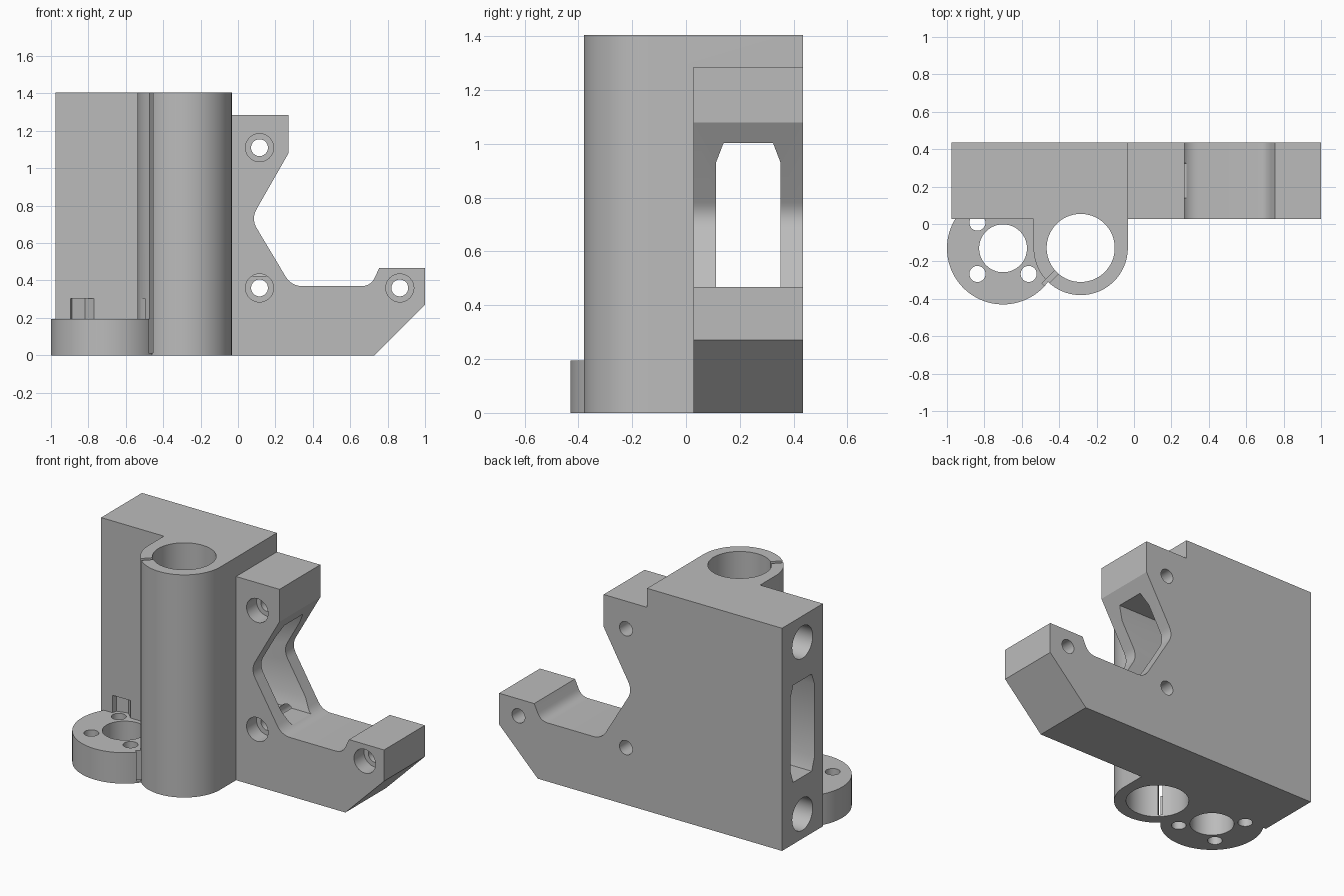
import bpy, bmesh, math
from mathutils import Vector, Matrix

cube = bpy.data.objects.get("Cube")
if cube:
    bpy.data.objects.remove(cube, do_unlink=True)

grey = bpy.data.materials.new("light grey plastic")
grey.use_nodes = True
grey.diffuse_color = (0.5, 0.5, 0.5, 1)
grey.node_tree.nodes["Principled BSDF"].inputs["Base Color"].default_value = (0.5, 0.5, 0.5, 1)

# Main dimensions
BACK, FRONT, TOP = 0.435, 0.028, 1.405
LEFT, SEAM = -0.975, -0.033
BORE = (-0.285, -0.128)
FLANGE = (-0.70, -0.13)
ROD_Y = (BACK + FRONT) / 2


def prism(name, points, axis, start, end):
    """Extrude a 2D profile along an axis: x uses (y, z), y uses (x, z), z uses (x, y)."""
    place = {"x": lambda u, v: (start, u, v),
             "y": lambda u, v: (u, start, v),
             "z": lambda u, v: (u, v, start)}[axis]
    bm = bmesh.new()
    face = bm.faces.new([bm.verts.new(place(u, v)) for u, v in points])
    ext = bmesh.ops.extrude_face_region(bm, geom=[face])
    shift = Vector([(end - start) * (axis == a) for a in "xyz"])
    bmesh.ops.translate(bm, vec=shift,
                        verts=[g for g in ext["geom"] if isinstance(g, bmesh.types.BMVert)])
    bmesh.ops.recalc_face_normals(bm, faces=bm.faces)
    mesh = bpy.data.meshes.new(name)
    bm.to_mesh(mesh)
    bm.free()
    mesh.materials.append(grey)
    obj = bpy.data.objects.new(name, mesh)
    bpy.context.collection.objects.link(obj)
    return obj


def arc(centre, radius, a0, a1, steps):
    angles = [math.radians(a0 + (a1 - a0) * i / steps) for i in range(steps + 1)]
    return [(centre[0] + radius * math.cos(a), centre[1] + radius * math.sin(a)) for a in angles]


def disc(centre, radius, sides=64, turn=0):
    return arc(centre, radius, turn, turn + 360, sides)[:-1]


def rounded(before, corner, after, reach, steps=8):
    """Smooth curve replacing a profile corner."""
    b, c, a = Vector(before), Vector(corner), Vector(after)
    p, q = c + (b - c).normalized() * reach, c + (a - c).normalized() * reach
    ts = [i / steps for i in range(steps + 1)]
    return [tuple(p * (1 - t) ** 2 + c * 2 * t * (1 - t) + q * t * t) for t in ts]


def combine(target, other, operation):
    mod = target.modifiers.new(operation, "BOOLEAN")
    mod.operation, mod.solver, mod.object = operation, "EXACT", other
    bpy.ops.object.select_all(action="DESELECT")
    bpy.context.view_layer.objects.active = target
    target.select_set(True)
    bpy.ops.object.modifier_apply(modifier=mod.name)
    bpy.data.objects.remove(other, do_unlink=True)


# Rod block with the bearing barrel growing out of its front
barrel = arc(BORE, 0.252, 180, 360, 48)
barrel[-1] = (SEAM, BORE[1])
body = prism("carriage_bracket",
             [(LEFT, BACK), (LEFT, FRONT), (barrel[0][0], FRONT)] + barrel + [(SEAM, BACK)],
             "z", 0, TOP)

# Motor plate with a notched, rounded inner edge
lip, low_out, low_in = (0.755, 0.467), (0.71, 0.37), (0.285, 0.37)
waist, shoulder = (0.07, 0.73), (0.27, 1.08)
plate = [(SEAM, 0), (0.73, 0), (1, 0.27), (1, 0.467), lip]
plate += rounded(lip, low_out, low_in, 0.05)
plate += rounded(low_out, low_in, waist, 0.06)
plate += rounded(low_in, waist, shoulder, 0.06)
plate += [shoulder, (0.27, 1.285), (SEAM, 1.285)]
combine(body, prism("motor_plate", plate, "y", FRONT, BACK), "UNION")

# Round screw flange at the foot
combine(body, prism("foot_flange", disc(FLANGE, 0.30, 96), "z", 0, 0.195), "UNION")

# Bearing bore and its clamping slit
cutters = [prism("bore", disc(BORE, 0.182, 96), "z", -0.1, 1.6)]
along, across = Vector((-0.7071, -0.7071)), Vector((0.7071, -0.7071)) * 0.013
near, far = Vector(BORE) + along * 0.15, Vector(BORE) + along * 0.28
cutters.append(prism("slit", [near - across, far - across, far + across, near + across],
                     "z", 0.012, 1.6))

# Flange holes with nut pockets above them
cutters.append(prism("flange_bore", disc(FLANGE, 0.128), "z", -0.1, 0.3))
for sx, sy in ((-1, 1), (-1, -1), (1, -1)):
    spot = (FLANGE[0] + sx * 0.137, FLANGE[1] + sy * 0.137)
    cutters.append(prism("flange_hole", disc(spot, 0.043, 32), "z", -0.1, 0.25))
    cutters.append(prism("nut_pocket", disc(spot, 0.072, 6, 15), "z", 0.195, 0.305))

# Counterbored motor screw holes
for spot in ((0.115, 1.11), (0.115, 0.36), (0.865, 0.36)):
    cutters.append(prism("screw_hole", disc(spot, 0.045, 32), "y", -0.1, 0.6))
    cutters.append(prism("counterbore", disc(spot, 0.075, 40), "y", -0.1, FRONT + 0.1))

# Blind rod sockets and the belt window between them
for z in (0.155, 1.24):
    cutters.append(prism("rod_socket", disc((ROD_Y, z), 0.102), "x", -1.1, -0.08))
half = [(0.12, 0.47), (0.12, 0.93), (0.092, 1.003)]
window = [(0.092, 0.39)] + half
outline = [(ROD_Y + w, z) for w, z in window] + [(ROD_Y - w, z) for w, z in reversed(window)]
cutters.append(prism("belt_window", outline, "x", -1.1, 0.45))

for cutter in cutters:
    combine(body, cutter, "DIFFERENCE")

# Smooth round walls, crisp edges
bpy.ops.object.select_all(action="DESELECT")
body.select_set(True)
bpy.context.view_layer.objects.active = body
bpy.ops.object.shade_smooth_by_angle(angle=math.radians(25))
